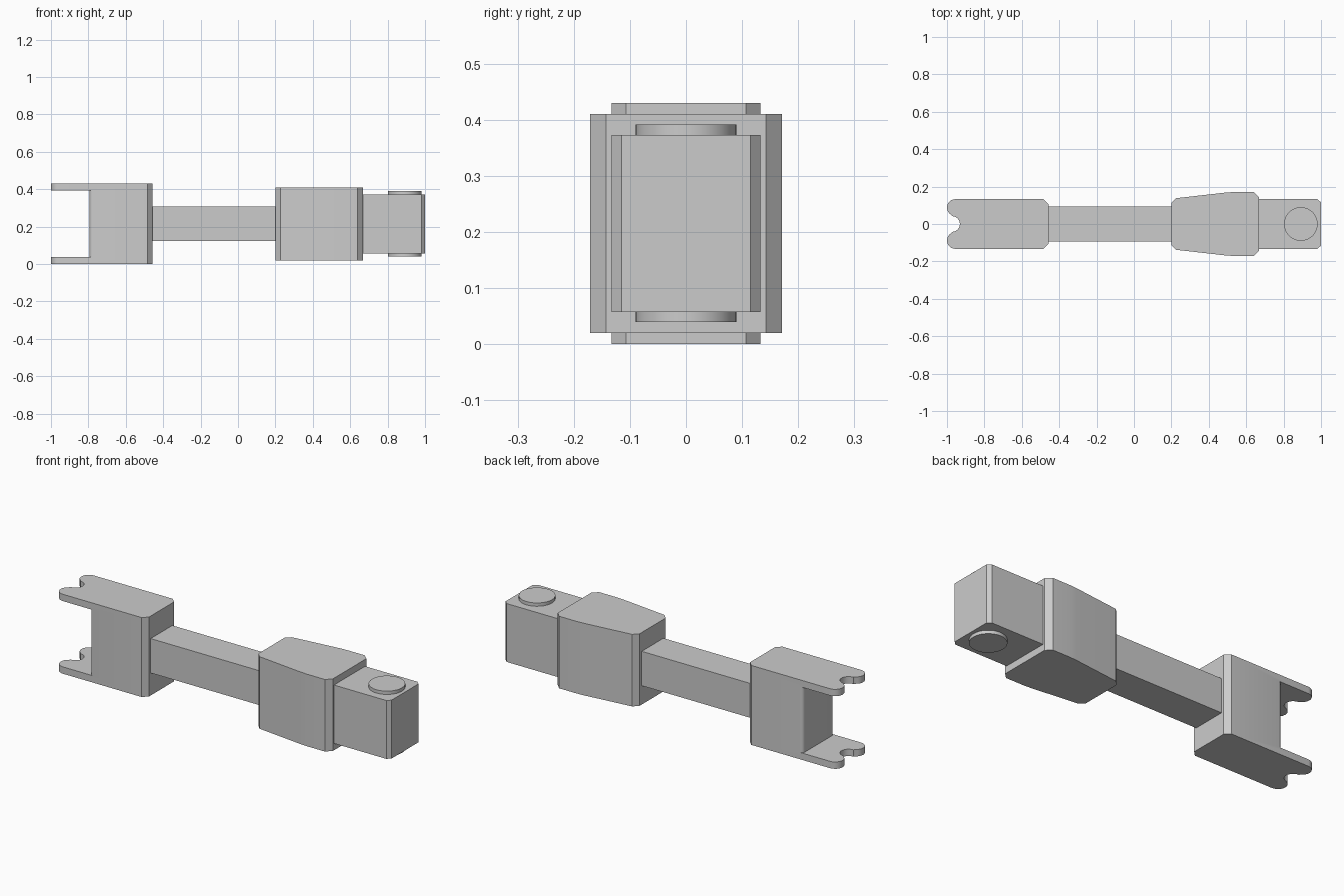
import bpy, bmesh
from math import cos, sin, radians

if "Cube" in bpy.data.objects:
    bpy.data.objects.remove(bpy.data.objects["Cube"])


def arc(cx, cy, r, a0, a1, n):
    """Points on an arc, angles in degrees."""
    return [(cx + r * cos(radians(a0 + (a1 - a0) * i / n)),
             cy + r * sin(radians(a0 + (a1 - a0) * i / n))) for i in range(n + 1)]


def prism(name, half, z0, z1):
    """Mirror a half outline (y >= 0, running along x) and extrude it from z0 to z1."""
    outline = half + [(x, -y) for x, y in reversed(half) if y > 1e-5]
    bm = bmesh.new()
    face = bm.faces.new([bm.verts.new((x, y, z0)) for x, y in outline])
    ext = bmesh.ops.extrude_face_region(bm, geom=[face])
    top = [v for v in ext["geom"] if isinstance(v, bmesh.types.BMVert)]
    bmesh.ops.translate(bm, verts=top, vec=(0, 0, z1 - z0))
    bmesh.ops.recalc_face_normals(bm, faces=bm.faces)
    mesh = bpy.data.meshes.new(name)
    bm.to_mesh(mesh)
    bm.free()
    obj = bpy.data.objects.new(name, mesh)
    bpy.context.collection.objects.link(obj)
    return obj


def smooth(obj):
    bpy.ops.object.select_all(action='DESELECT')
    obj.select_set(True)
    bpy.context.view_layer.objects.active = obj
    bpy.ops.object.shade_smooth_by_angle(angle=radians(35))


MID = 0.215  # height of the long axis

# Fork: notched round-tipped outline, full height
notch = arc(-0.973, 0, 0.042, 0, 90, 8)
tip = arc(-0.955, 0.088, 0.045, 240, 90, 10)
fork = prism("fork", notch + tip + [(-0.484, 0.133), (-0.458, 0.107)], 0, 2 * MID)

# Slot between the fork arms, leaving softened block corners
slot = prism("fork_slot_cutter",
             [(-1.1, 0.2), (-0.775, 0.2)] + arc(-0.775, 0.115, 0.018, 90, 180, 4),
             0.037, 2 * MID - 0.037)
slot.hide_render = True
cut = fork.modifiers.new("slot", 'BOOLEAN')
cut.operation = 'DIFFERENCE'
cut.solver = 'EXACT'
cut.object = slot
bpy.context.view_layer.objects.active = fork
bpy.ops.object.modifier_apply(modifier=cut.name)
bpy.data.objects.remove(slot)
smooth(fork)

# Square shaft
prism("shaft", [(-0.459, 0.093), (0.201, 0.093)], MID - 0.093, MID + 0.093)

# Tapered housing
smooth(prism("housing", [(0.2, 0.112), (0.226, 0.138), (0.49, 0.168), (0.535, 0.171),
                         (0.64, 0.171), (0.668, 0.143)], MID - 0.195, MID + 0.195))

# End block with chamfered tip
prism("end_block", [(0.667, 0.133), (0.981, 0.133), (1.0, 0.115)], MID - 0.158, MID + 0.158)

# Pin through the end block
smooth(prism("pin", arc(0.892, 0, 0.09, 180, 0, 16), MID - 0.176, MID + 0.176))
